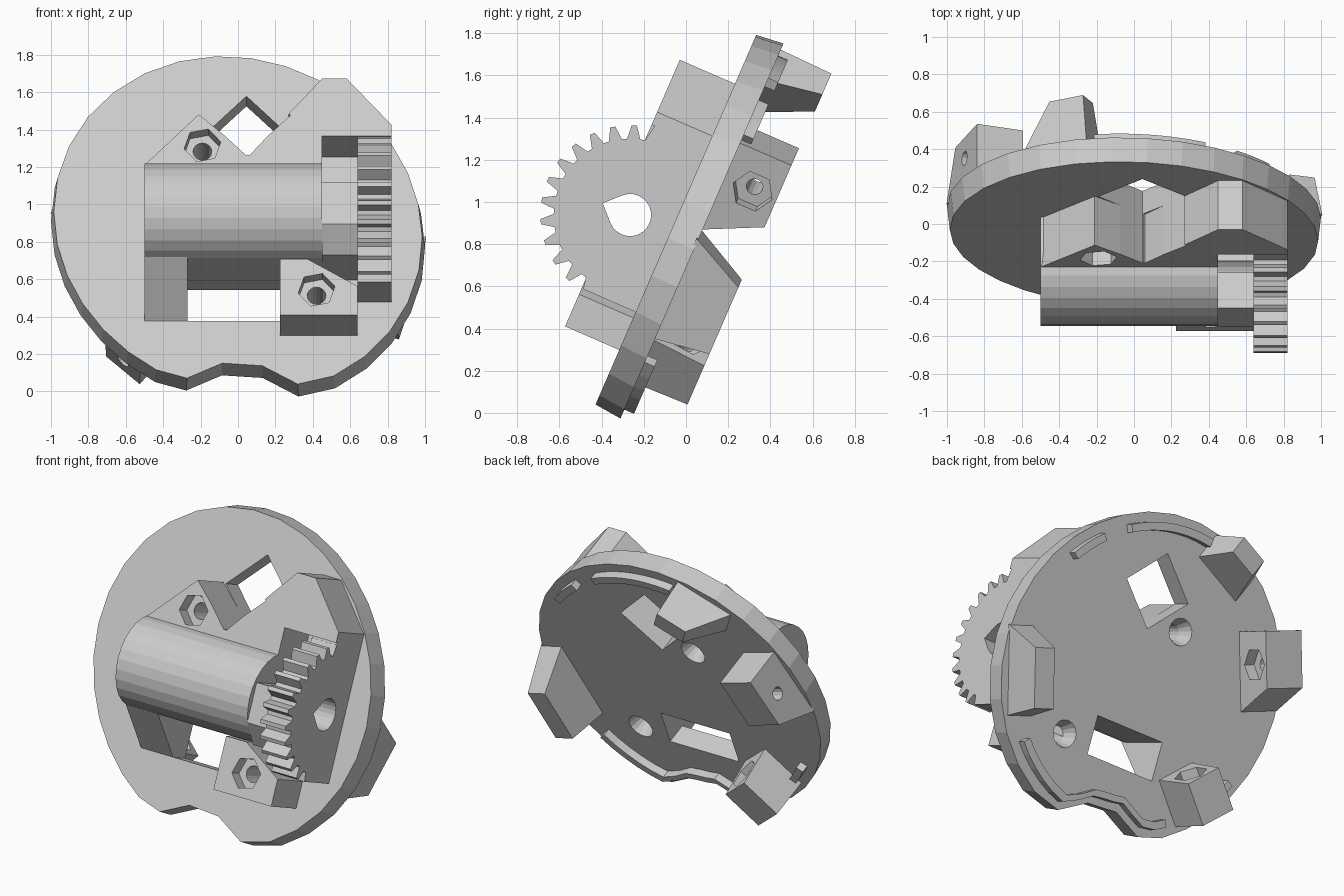
import bpy, bmesh
from math import sin, cos, pi, radians
from mathutils import Matrix, Vector

if "Cube" in bpy.data.objects:
    bpy.data.objects.remove(bpy.data.objects["Cube"], do_unlink=True)

grey = bpy.data.materials.new("light grey plastic")
grey.use_nodes = True
COLOUR = (0.6, 0.6, 0.6, 1)
grey.diffuse_color = COLOUR
grey.node_tree.nodes["Principled BSDF"].inputs["Base Color"].default_value = COLOUR

# Local frame: x across, y = depth behind the plate face, z = up along the plate
TILT = Matrix.Translation((0, -0.055, 0.9)) @ Matrix.Rotation(radians(-23.5), 4, 'X')
THICK = 0.135
AXIS = (-0.208, -0.049)   # gear axis (depth, height)


def loft(name, ring_a, ring_b, frame=Matrix.Identity(4)):
    """Solid between two rings with the same number of points."""
    bm = bmesh.new()
    a = [bm.verts.new(frame @ Vector(p)) for p in ring_a]
    b = [bm.verts.new(frame @ Vector(p)) for p in ring_b]
    bm.faces.new(a)
    bm.faces.new(b[::-1])
    for i in range(len(a)):
        j = (i + 1) % len(a)
        bm.faces.new((a[i], b[i], b[j], a[j]))
    bmesh.ops.recalc_face_normals(bm, faces=bm.faces)
    bm.transform(TILT)
    mesh = bpy.data.meshes.new(name)
    bm.to_mesh(mesh)
    bm.free()
    mesh.materials.append(grey)
    ob = bpy.data.objects.new(name, mesh)
    bpy.context.collection.objects.link(ob)
    return ob


def plate(name, outline, d0, d1, scale=1.0):
    """Extrude an (x, height) outline through the depth."""
    return loft(name, [(x, d0, v) for x, v in outline],
                [(x * scale, d1, v * scale) for x, v in outline])


def bar(name, outline, x0, x1):
    """Extrude a (depth, height) outline along x."""
    return loft(name, [(x0, d, v) for d, v in outline], [(x1, d, v) for d, v in outline])


def circle(cx, cy, r, n, start=0.0):
    return [(cx + r * cos(start + 2 * pi * i / n), cy + r * sin(start + 2 * pi * i / n))
            for i in range(n)]


def rect(x0, x1, y0, y1):
    return [(x0, y0), (x1, y0), (x1, y1), (x0, y1)]


def cut(ob, cutters):
    for c in cutters:
        c.hide_render = True
        mod = ob.modifiers.new("cut", 'BOOLEAN')
        mod.operation, mod.solver, mod.object = 'DIFFERENCE', 'EXACT', c
    dg = bpy.context.evaluated_depsgraph_get()
    mesh = bpy.data.meshes.new_from_object(ob.evaluated_get(dg))
    ob.modifiers.clear()
    ob.data = mesh


def rim(deg, k=1.0):
    """Slightly oval rim with a shallow notch at the bottom."""
    t = radians(deg)
    r = 0.982 + 0.04 * cos(2 * t - 1.5 * pi)
    r -= 0.165 * min(1, max(0, (20 - abs(deg % 360 - 271)) / 12))
    return (k * r * cos(t), k * r * sin(t) - 0.012)


# Round base plate
angles = [289 + 11.2 * i for i in range(29)] + [613, 624, 639]
base = plate("base_plate", [rim(a) for a in angles], 0, THICK, 1.015)

# Brackets on the front
upper = plate("upper_bracket", [(-.5, 0), (-.5, .215), (-.21, .51), (.06, .27), (.45, .72),
                                (.58, .72), (.82, .45), (.82, .385), (.45, .385), (.45, 0)],
              -.285, 0.01)
lower = plate("lower_bracket", [(.225, -.656), (.64, -.656), (.64, -.49), (.37, -.33),
                                (.225, -.33)], -.28, 0.01)
bar("gusset", [(-.28, -.32), (.01, -.32), (.01, -.575), (0, -.57)], -.5, -.27)

# Barrel housing: round front, straight walls back to the plate
R = 0.28
arc = [(AXIS[0] - R * sin(pi * i / 14), AXIS[1] + R * cos(pi * i / 14)) for i in range(15)]
barrel = bar("barrel_housing", [(.01, AXIS[1] + R)] + arc + [(.01, AXIS[1] - R)], -.5, .45)
hub = bar("gear_hub", [(.01, .044), (-.45, .044), (-.45, -.2), (-.33, -.33), (.01, -.33)], .45, .64)

# Gear, flattened where it meets the plate
TEETH = 26
teeth = []
for i in range(TEETH):
    for part, r in ((-.36, .362), (-.12, .425), (.12, .425), (.36, .362)):
        a = 2 * pi * (i + part) / TEETH
        teeth.append((min(.01, AXIS[0] + r * cos(a)), max(-.46, AXIS[1] + r * sin(a))))
gear = bar("gear", teeth, .64, .82)
mount = bar("gear_mount", rect(-.27, .01, -.46, .45), .64, .82)

# Cutters
window = plate("window_cutter", rect(-.27, .225, -.57, -.33), -.01, .3)
diamond = plate("diamond_cutter", circle(.045, .505, .235, 4, pi / 2), -.5, .3)
drop = [(AXIS[0] - .141, AXIS[1])] + [
    (AXIS[0] - .1 * cos(a), AXIS[1] + .1 * sin(a))
    for a in (pi / 4 + 1.5 * pi * i / 18 for i in range(19))]
shaft = bar("shaft_cutter", drop, -.6, .9)
bolts = []
for x, v in ((-.19, .33), (.42, -.51)):
    hexagon = circle(x, v, .1, 6, .2)
    hole = circle(x, v, .05, 16)
    wide = circle(x, v, .085, 16)
    bolts += [plate("nut_cutter", hexagon, -.4, -.2),
              plate("bolt_cutter", hole, -.4, .3),
              loft("countersink_cutter", [(p, .05, q) for p, q in hole],
                   [(p, .14, q) for p, q in wide])]
cut(base, [window, diamond] + bolts)
cut(upper, [diamond, shaft] + bolts[:2])
cut(lower, bolts[3:5])
for ob in (barrel, hub, gear, mount):
    cut(ob, [shaft])


# Retaining clips on the back, set out along a radius
def clip(name, deg, r0, r1, base_w, tip_w, shift, tip_in=0.0, nut=False):
    t = radians(deg)
    frame = Matrix(((cos(t), 0, -sin(t), 0), (0, 1, 0, 0),
                    (sin(t), 0, cos(t), 0), (0, 0, 0, 1)))
    foot = [(r, THICK - .01, w) for r, w in rect(r0, r1, -base_w, base_w)]
    tip = [(r, .4, w + shift) for r, w in rect(r0 + tip_in, r1, -tip_w, tip_w)]
    ob = loft(name, foot, tip, frame)
    if not nut:
        return []
    tools = []
    for r, n, end in ((.1, 6, r0 + .07), (.04, 12, r1 + .2)):
        ring = circle(.28, shift * .6, r, n)
        tools.append(loft("clip_cutter", [(r0 - .1, d, w) for d, w in ring],
                          [(end, d, w) for d, w in ring], frame))
    cut(ob, tools)
    return tools


helpers = [window, diamond, shaft] + bolts
helpers += clip("top_clip", 116, .79, .97, .19, .1, -.07, .06)
helpers += clip("right_clip", 160, .72, .98, .24, .17, -.07, 0, True)
helpers += clip("lower_right_clip", 228, .62, .92, .13, .12, 0, .03, True)
helpers += clip("left_clip", -17, .8, .97, .27, .18, -.05, .03)

# Raised locating ribs on the back
for i, (a0, a1) in enumerate(((65, 103), (36, 52), (242, 318), (207, 217))):
    steps = [a0 + (a1 - a0) * j / 14 for j in range(15)]
    plate("locating_rib_%d" % (i + 1),
          [rim(a, .95) for a in steps] + [rim(a, .9) for a in reversed(steps)],
          THICK - .01, .185)

for ob in helpers:
    bpy.data.objects.remove(ob, do_unlink=True)
